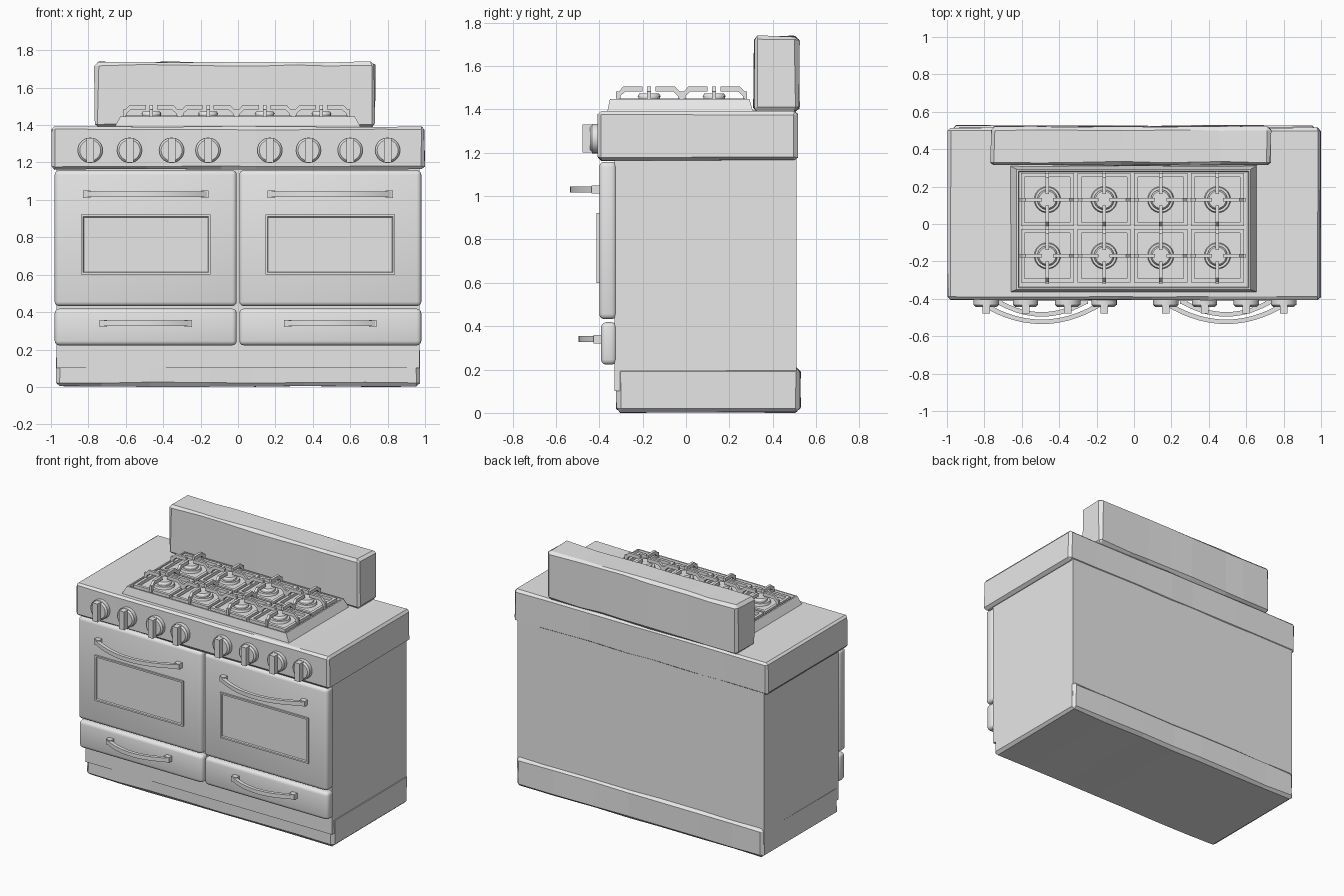
import bpy, bmesh, math, random
from mathutils import Vector, Matrix

random.seed(4)
cube = bpy.data.objects.get("Cube")
if cube:
    bpy.data.objects.remove(cube, do_unlink=True)

grey = bpy.data.materials.new("plain_grey")
grey.use_nodes = True
grey.diffuse_color = (0.8, 0.8, 0.8, 1)
grey.node_tree.nodes["Principled BSDF"].inputs["Base Color"].default_value = (0.8, 0.8, 0.8, 1)


def finish(bm, name, smooth=False):
    bmesh.ops.recalc_face_normals(bm, faces=bm.faces)
    mesh = bpy.data.meshes.new(name)
    bm.to_mesh(mesh)
    bm.free()
    mesh.materials.append(grey)
    ob = bpy.data.objects.new(name, mesh)
    bpy.context.collection.objects.link(ob)
    if smooth:
        bpy.ops.object.select_all(action='DESELECT')
        ob.select_set(True)
        bpy.context.view_layer.objects.active = ob
        bpy.ops.object.shade_smooth_by_angle(angle=math.radians(35))
    return ob


def add_box(bm, lo, hi):
    lo, hi = Vector(lo), Vector(hi)
    m = Matrix.Translation((lo + hi) / 2) @ Matrix.Diagonal((*(hi - lo), 1))
    return bmesh.ops.create_cube(bm, size=1, matrix=m)["verts"]


def add_cylinder(bm, centre, r1, r2, depth, sides=24, rot=Matrix()):
    bmesh.ops.create_cone(bm, cap_ends=True, segments=sides, radius1=r1, radius2=r2,
                          depth=depth, matrix=Matrix.Translation(centre) @ rot)


def bevel_sharp(bm, width, segments):
    edges = [e for e in bm.edges if e.calc_face_angle(0) > 0.6]
    bmesh.ops.bevel(bm, geom=edges, offset=width, segments=segments,
                    profile=0.5, affect='EDGES')


def box(name, lo, hi, bevel=0.0, segments=3):
    bm = bmesh.new()
    add_box(bm, lo, hi)
    if bevel:
        bevel_sharp(bm, bevel, segments)
    return finish(bm, name, bool(bevel))


def worn_box(name, lo, hi, bevel=0.015, wear=0.005, cuts=7):
    """Box with chamfered, slightly uneven hand-worn edges."""
    bm = bmesh.new()
    add_box(bm, lo, hi)
    for i in range(1, cuts):
        x = lo[0] + (hi[0] - lo[0]) * (i + random.uniform(-0.25, 0.25)) / cuts
        bmesh.ops.bisect_plane(bm, geom=bm.verts[:] + bm.edges[:] + bm.faces[:],
                               plane_co=(x, 0, 0), plane_no=(1, 0, 0))
    bevel_sharp(bm, bevel, 1)
    centre = (Vector(lo) + Vector(hi)) / 2
    for v in bm.verts:
        # wear only pushes inwards
        for k in range(3):
            v.co[k] -= math.copysign(random.uniform(0, wear), v.co[k] - centre[k])
    return finish(bm, name)


def add_prism(bm, pts, thickness, matrix):
    """Closed 2D outline extruded symmetrically, then placed by a matrix."""
    face = bm.faces.new([bm.verts.new(matrix @ Vector((x, y, -thickness / 2))) for x, y in pts])
    new = bmesh.ops.extrude_face_region(bm, geom=[face])["geom"]
    shift = matrix.to_3x3() @ Vector((0, 0, thickness))
    bmesh.ops.translate(bm, vec=shift, verts=[v for v in new if isinstance(v, bmesh.types.BMVert)])


def handle(name, cx, z, half, y_wall, y_tip):
    """Bowed flat bar with a block foot at each end."""
    bm = bmesh.new()
    n, thick, y_end = 14, 0.024, y_wall - 0.03
    ts = [-1 + 2 * i / n for i in range(n + 1)]
    outer = [(t * half, y_tip + (y_end - y_tip) * t * t) for t in ts]
    inner = [(t * (half - 0.01), y_tip + thick + (y_end - y_tip) * t * t) for t in reversed(ts)]
    add_prism(bm, outer + inner, 0.028, Matrix.Translation((cx, 0, z)))
    for s in (-1, 1):
        x = cx + s * (half - 0.02)
        add_box(bm, (x - 0.02, y_end - 0.005, z - 0.019), (x + 0.02, y_wall + 0.01, z + 0.019))
    finish(bm, name, True)


# Cabinet, plinth, worktop and splashback
box("cabinet", (-0.97, -0.33, 0.1), (0.97, 0.51, 1.2))
worn_box("plinth", (-0.975, -0.325, 0), (0.975, 0.53, 0.212), 0.02, 0.006)
worn_box("worktop", (-1, -0.408, 1.16), (1, 0.518, 1.395), 0.016, 0.006)
worn_box("splashback", (-0.77, 0.308, 1.385), (0.735, 0.525, 1.742), 0.018, 0.009)

# Doors and drawers, with windows and handles
for side, s in (("right", -1), ("left", 1)):
    x0, x1 = sorted((s * 0.007, s * 0.98))
    box(side + "_door", (x0, -0.4, 0.432), (x1, -0.32, 1.158), 0.024)
    box(side + "_drawer", (x0, -0.392, 0.222), (x1, -0.32, 0.418), 0.024)
    cx = s * 0.493
    handle(side + "_door_handle", cx, 1.03, 0.335, -0.4, -0.535)
    handle(side + "_drawer_handle", cx, 0.34, 0.248, -0.392, -0.495)
    # window: raised rim around a sunk pane
    bm = bmesh.new()
    add_box(bm, (cx - 0.347, -0.412, 0.6), (cx + 0.347, -0.39, 0.922))
    bm.normal_update()
    front = min(bm.faces, key=lambda f: f.calc_center_median().y)
    bmesh.ops.inset_region(bm, faces=[front], thickness=0.016)
    bmesh.ops.inset_region(bm, faces=[front], thickness=0.006, depth=-0.008)
    finish(bm, side + "_window")

# Control knobs: disc with an upright grip
facing = Matrix.Rotation(math.pi / 2, 4, 'X')
for i, x in enumerate((-0.79, -0.58, -0.355, -0.16, 0.17, 0.377, 0.6, 0.8)):
    bm = bmesh.new()
    add_cylinder(bm, (x, -0.415, 1.265), 0.068, 0.068, 0.035, 28, facing)
    add_cylinder(bm, (x, -0.437, 1.265), 0.068, 0.056, 0.012, 28, facing)
    add_box(bm, (x - 0.02, -0.478, 1.2), (x + 0.02, -0.43, 1.33))
    finish(bm, f"knob_{i + 1}", True)

# Hob tray: sloped sides and a sunk floor
bm = bmesh.new()
verts = add_box(bm, (-0.665, -0.365, 1.38), (0.66, 0.312, 1.447))
for v in verts:
    if v.co.z > 1.42:
        v.co.x *= 0.945
        v.co.y = v.co.y * 0.95 - 0.004
bm.normal_update()
top = max(bm.faces, key=lambda f: f.calc_center_median().z)
bmesh.ops.inset_region(bm, faces=[top], thickness=0.014)
bmesh.ops.inset_region(bm, faces=[top], thickness=0.006, depth=-0.018)
finish(bm, "hob_tray")

# Burners and pan supports
finger = [(0.03, 1.482), (0.03, 1.506), (0.118, 1.506), (0.14, 1.482), (0.152, 1.482),
          (0.152, 1.43), (0.132, 1.43), (0.132, 1.462), (0.11, 1.482)]
upright = Matrix.Rotation(math.pi / 2, 4, 'X')
for row, y in (("back", 0.13), ("front", -0.17)):
    for col, x in enumerate((-0.463, -0.16, 0.143, 0.446)):
        bm = bmesh.new()
        add_cylinder(bm, (x, y, 1.435), 0.072, 0.066, 0.02)
        add_cylinder(bm, (x, y, 1.452), 0.05, 0.05, 0.02)
        add_cylinder(bm, (x, y, 1.466), 0.054, 0.046, 0.012)
        finish(bm, f"{row}_burner_{col + 1}", True)
        bm = bmesh.new()
        for k in range(4):
            turn = Matrix.Translation((x, y, 0)) @ Matrix.Rotation(k * math.pi / 2, 4, 'Z')
            add_prism(bm, finger, 0.018, turn @ upright)
            # low square frame, one bar per side
            corners = [Vector((0.122, -0.142, 1.425)), Vector((0.142, 0.142, 1.45))]
            for v in add_box(bm, *corners):
                v.co = turn @ v.co
        finish(bm, f"{row}_pan_support_{col + 1}")
